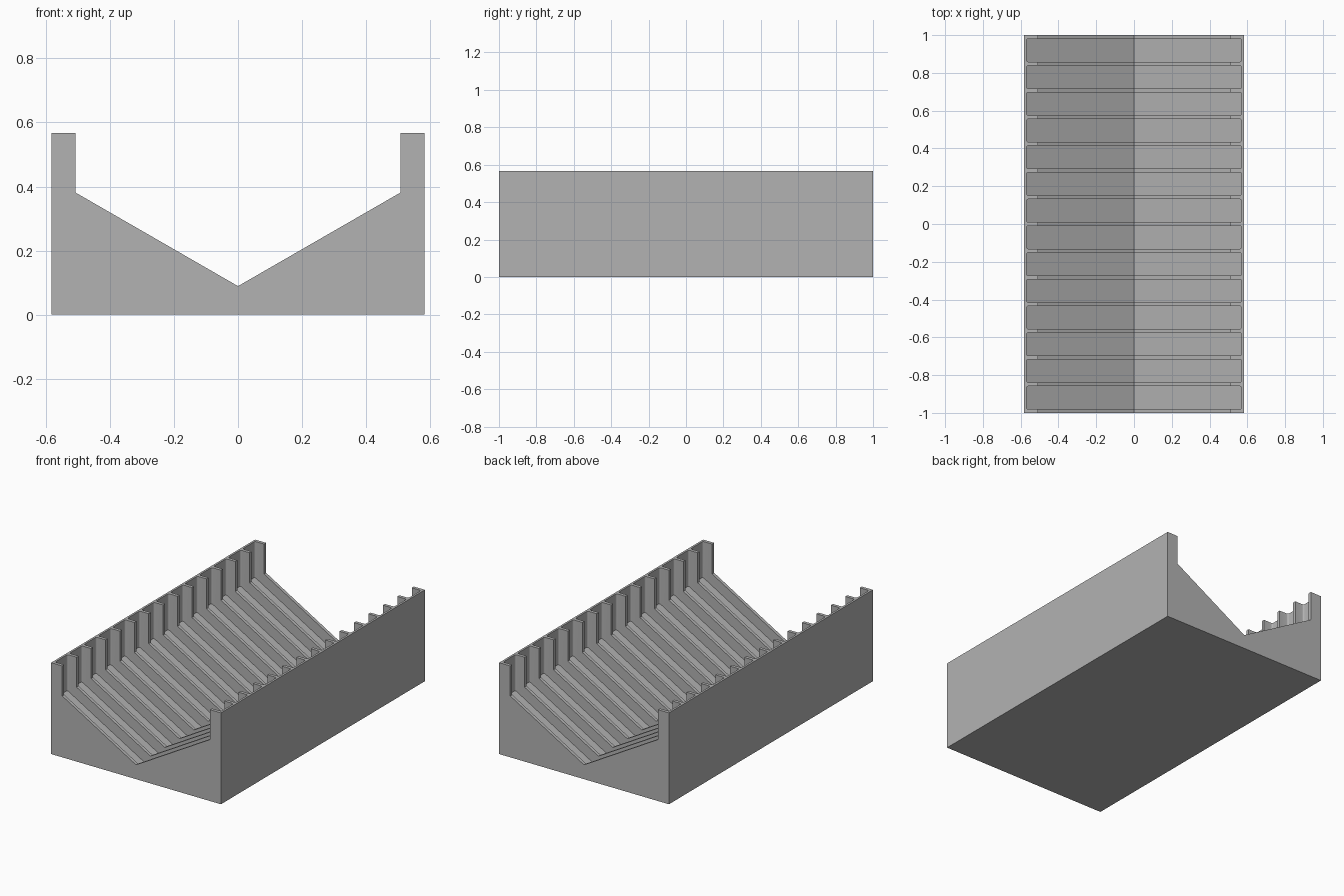
import bpy
import bmesh
from math import hypot

cube = bpy.data.objects.get("Cube")
if cube:
    bpy.data.objects.remove(cube, do_unlink=True)

# Overall sizes
LENGTH, HALF_W, HEIGHT = 2.0, 0.583, 0.567
INNER_X, SHOULDER_Z, VALLEY_Z = 0.507, 0.381, 0.089
SLOTS, RIB = 14, 0.02
SLOT_W = (LENGTH - RIB * (SLOTS + 1)) / SLOTS
SLOT_X = 0.57

# Plain grey material
grey = bpy.data.materials.new("plain_grey")
grey.use_nodes = True
colour = (0.45, 0.45, 0.45, 1)
grey.diffuse_color = colour
grey.node_tree.nodes["Principled BSDF"].inputs["Base Color"].default_value = colour


def add_prism(bm, half_profile, y0, y1):
    """Extrude a mirrored (x, z) profile along y, return its faces."""
    mirrored = [(-x, z) for x, z in reversed(half_profile) if x > 0]
    verts = [bm.verts.new((x, y0, z)) for x, z in half_profile + mirrored]
    front = bm.faces.new(verts)
    ext = bmesh.ops.extrude_face_region(bm, geom=[front])["geom"]
    moved = [g for g in ext if isinstance(g, bmesh.types.BMVert)]
    bmesh.ops.translate(bm, verts=moved, vec=(0, y1 - y0, 0))
    return verts + moved


def make_object(name, bm):
    bmesh.ops.recalc_face_normals(bm, faces=bm.faces)
    mesh = bpy.data.meshes.new(name)
    bm.to_mesh(mesh)
    bm.free()
    mesh.materials.append(grey)
    obj = bpy.data.objects.new(name, mesh)
    bpy.context.collection.objects.link(obj)
    return obj


# Solid body with a V valley between two upright walls
bm = bmesh.new()
add_prism(bm, [(0, VALLEY_Z), (INNER_X, SHOULDER_Z), (INNER_X, HEIGHT),
               (HALF_W, HEIGHT), (HALF_W, 0)], -LENGTH / 2, LENGTH / 2)
rack = make_object("slotted_rack", bm)

# Slot cutters follow the valley at an even depth, with rounded ends
slope = (SHOULDER_Z - VALLEY_Z) / INNER_X
floor_z = VALLEY_Z - (SLOT_X - INNER_X) * hypot(1, slope)
profile = [(0, floor_z), (SLOT_X, floor_z + slope * SLOT_X),
           (SLOT_X, HEIGHT + 0.1), (0, HEIGHT + 0.1)]
bm = bmesh.new()
for i in range(SLOTS):
    y = -LENGTH / 2 + RIB + i * (SLOT_W + RIB)
    add_prism(bm, profile, y, y + SLOT_W)
ends = [e for e in bm.edges
        if all(abs(v.co.x) > SLOT_X - 0.001 for v in e.verts)
        and abs(e.verts[0].co.y - e.verts[1].co.y) < 0.001]
bmesh.ops.bevel(bm, geom=ends, offset=0.01, segments=4, profile=0.5,
                affect='EDGES')
cutter = make_object("slot_cutter", bm)
cutter.hide_render = True

# Cut the slots, then discard the cutter
cut = rack.modifiers.new("slots", 'BOOLEAN')
cut.operation = 'DIFFERENCE'
cut.solver = 'EXACT'
cut.object = cutter
bpy.context.view_layer.objects.active = rack
rack.select_set(True)
bpy.ops.object.modifier_apply(modifier=cut.name)
bpy.data.objects.remove(cutter, do_unlink=True)
bpy.ops.object.shade_smooth_by_angle()
